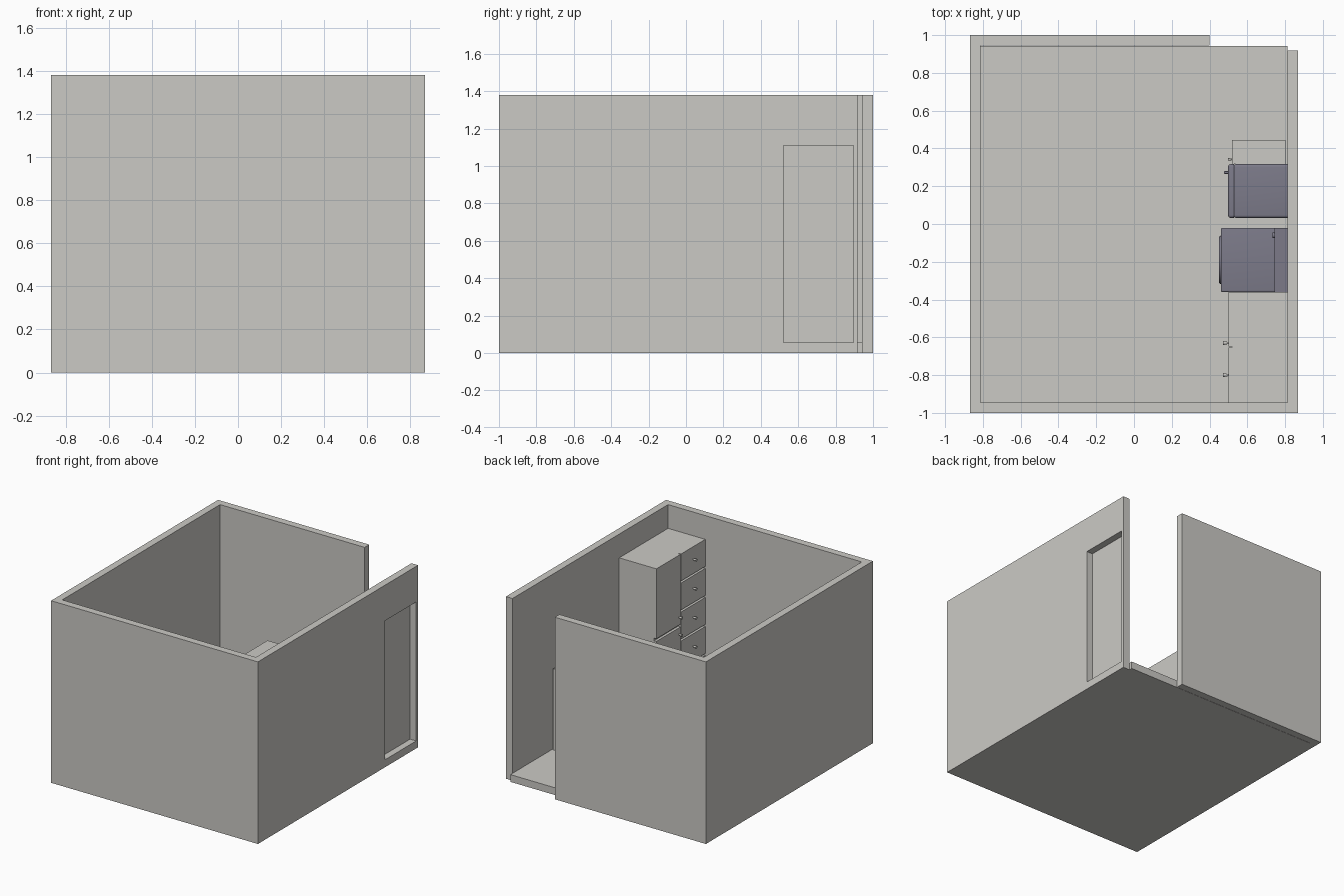
import bpy, bmesh, math
from mathutils import Matrix

if "Cube" in bpy.data.objects:
    bpy.data.objects.remove(bpy.data.objects["Cube"])


def material(name, rgb):
    m = bpy.data.materials.new(name)
    m.diffuse_color = (*rgb, 1)
    m.use_nodes = True
    m.node_tree.nodes["Principled BSDF"].inputs["Base Color"].default_value = m.diffuse_color
    return m


PLASTER = material("warm_grey", (0.60, 0.59, 0.56))
STEEL = material("blue_grey_metal", (0.20, 0.195, 0.25))


def finish(name, bm, mat):
    bmesh.ops.recalc_face_normals(bm, faces=bm.faces)
    me = bpy.data.meshes.new(name)
    bm.to_mesh(me)
    bm.free()
    ob = bpy.data.objects.new(name, me)
    bpy.context.collection.objects.link(ob)
    me.materials.append(mat)
    return ob


def smooth(ob):
    bpy.ops.object.select_all(action='DESELECT')
    ob.select_set(True)
    bpy.context.view_layer.objects.active = ob
    bpy.ops.object.shade_smooth_by_angle(angle=math.radians(35))


def box(name, x, y, z, mat, bevel=0.0):
    bm = bmesh.new()
    bmesh.ops.create_cube(bm, size=1)
    for v in bm.verts:
        for i, (lo, hi) in enumerate((x, y, z)):
            v.co[i] = hi if v.co[i] > 0 else lo
    if bevel:
        # keep the edges of the wall-side face sharp
        edges = [e for e in bm.edges if not all(abs(v.co.x - x[1]) < 1e-5 for v in e.verts)]
        bmesh.ops.bevel(bm, geom=edges, offset=bevel, segments=4, profile=0.5, affect='EDGES')
    ob = finish(name, bm, mat)
    if bevel:
        smooth(ob)
    return ob


def stub(name, x0, x1, y, z, r0, r1, mat, sides=16):
    """Round part along x, radius r0 at x0 and r1 at x1."""
    bm = bmesh.new()
    bmesh.ops.create_cone(bm, cap_ends=True, segments=sides, radius1=r0, radius2=r1, depth=x1 - x0)
    bm.transform(Matrix.Translation(((x0 + x1) / 2, y, z)) @ Matrix.Rotation(math.pi / 2, 4, 'Y'))
    ob = finish(name, bm, mat)
    smooth(ob)
    return ob


# Walls: one open outline with a doorway gap in the back right corner
outline = [(-.867, -1), (.867, -1), (.867, .918), (.812, .918), (.812, -.945),
           (-.812, -.945), (-.812, .945), (.4, .945), (.4, 1), (-.867, 1)]
bm = bmesh.new()
face = bm.faces.new([bm.verts.new((x, y, 0)) for x, y in outline])
ext = bmesh.ops.extrude_face_region(bm, geom=[face])
bmesh.ops.translate(bm, vec=(0, 0, 1.38),
                    verts=[g for g in ext["geom"] if isinstance(g, bmesh.types.BMVert)])
walls = finish("walls", bm, PLASTER)

# Door recess in the outside of the right wall
cutter = box("recess_cutter", (.816, .95), (.52, .895), (.057, 1.11), PLASTER)
cutter.hide_render = True
cutter.hide_viewport = True
cut = walls.modifiers.new("door_recess", 'BOOLEAN')
cut.operation = 'DIFFERENCE'
cut.solver = 'EXACT'
cut.object = cutter

F = .055
box("floor", (-.812, .812), (-.945, .943), (0, F), PLASTER)

# Tall cupboard: carcass, two doors and a column of drawers
box("cupboard_carcass", (.52, .812), (-.945, -.36), (F, 1.20), PLASTER)
for i, (z0, z1, kz) in enumerate([(F, .65, .60), (.67, 1.20, .73)]):
    box(f"cupboard_door_{i}", (.50, .52), (-.648, -.36), (z0, z1), PLASTER)
    stub(f"door_knob_{i}", .472, .50, -.63, kz, .011, .005, PLASTER)
levels = [F, .335, .555, .775, .995, 1.215]
for i, (z0, z1) in enumerate(zip(levels, levels[1:])):
    box(f"drawer_{i}", (.50, .52), (-.945, -.655), (z0, z1 - .015), PLASTER)
    stub(f"drawer_knob_{i}", .472, .50, -.80, (z0 + z1) / 2, .011, .005, PLASTER)

# Front-loading laundry machine with a raised rear console
box("machine_body", (.46, .812), (-.36, -.02), (F, .52), STEEL, .008)
box("machine_console", (.745, .812), (-.36, -.02), (.51, .60), STEEL)
stub("machine_door", .449, .462, -.19, .30, .122, .13, STEEL, 40)
stub("console_knob", .733, .748, -.06, .56, .014, .016, STEEL)

# Fridge: rounded body, two doors and handles
box("fridge_body", (.527, .812), (.032, .317), (F, .80), STEEL, .015)
for i, (z0, z1, h0, h1) in enumerate([(.07, .57, .40, .54), (.58, .80, .60, .70)]):
    box(f"fridge_door_{i}", (.498, .529), (.032, .317), (z0, z1), STEEL, .015)
    box(f"fridge_handle_{i}", (.476, .50), (.265, .28), (h0, h1), STEEL, .005)

# Low cabinet beside the fridge
box("low_cabinet", (.52, .802), (.317, .445), (F, .67), PLASTER)
stub("low_cabinet_knob", .498, .52, .342, .60, .007, .004, PLASTER)
